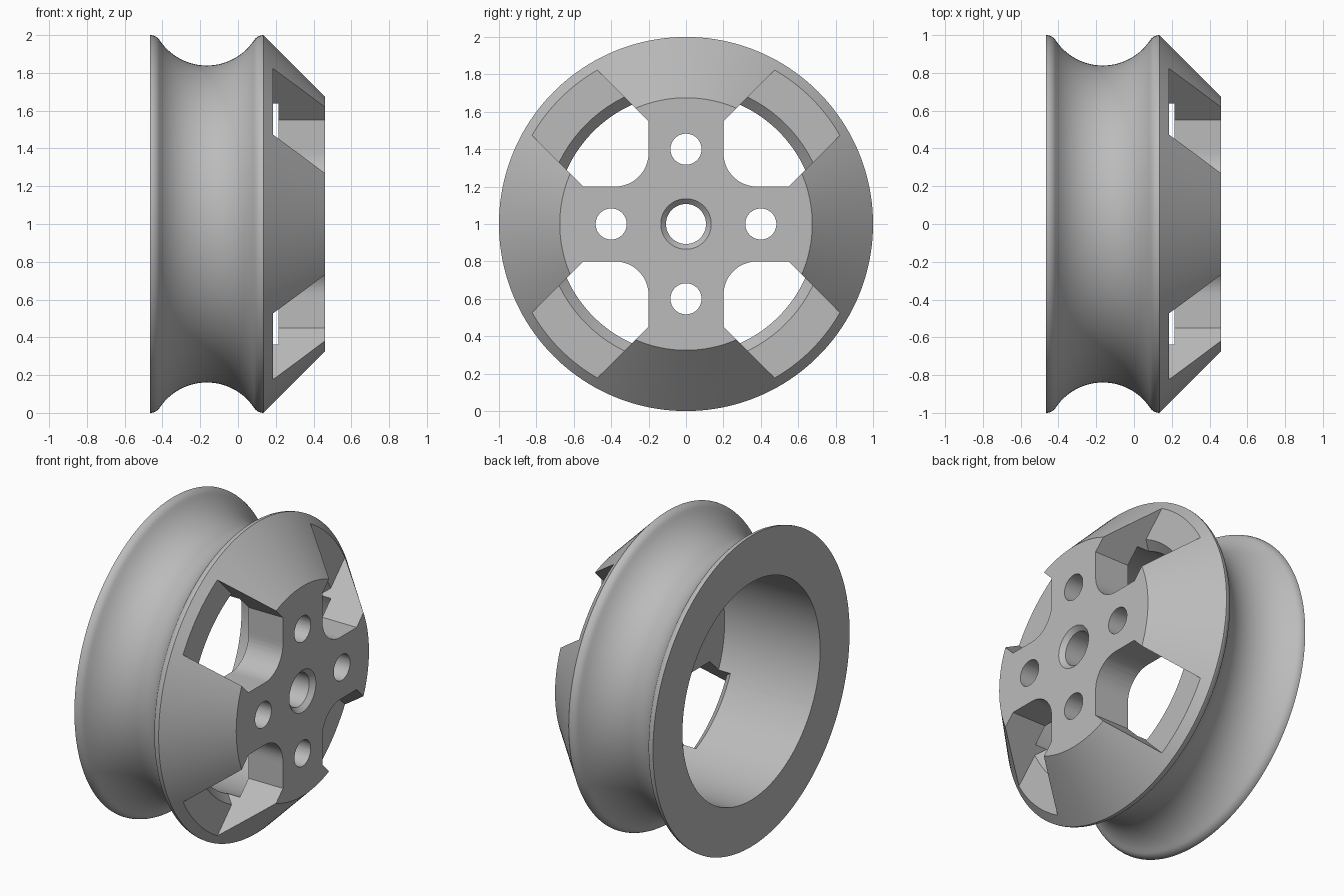
import bpy, bmesh, math

cube = bpy.data.objects.get("Cube")
if cube:
    bpy.data.objects.remove(cube, do_unlink=True)

SEGMENTS = 160

grey = bpy.data.materials.new("plain grey")
grey.use_nodes = True
colour = (0.5, 0.5, 0.5, 1)
grey.diffuse_color = colour
grey.node_tree.nodes["Principled BSDF"].inputs["Base Color"].default_value = colour


def make_object(name, bm):
    bmesh.ops.recalc_face_normals(bm, faces=bm.faces)
    mesh = bpy.data.meshes.new(name)
    bm.to_mesh(mesh)
    bm.free()
    mesh.materials.append(grey)
    obj = bpy.data.objects.new(name, mesh)
    bpy.context.collection.objects.link(obj)
    return obj


def revolve(name, profile):
    """Spin a closed (x, radius) profile around the axle, which lies along x."""
    bm = bmesh.new()
    rings = []
    for x, r in profile:
        if r == 0:
            rings.append([bm.verts.new((x, 0, 1))] * SEGMENTS)
            continue
        angles = [2 * math.pi * i / SEGMENTS for i in range(SEGMENTS)]
        rings.append([bm.verts.new((x, r * math.cos(a), 1 + r * math.sin(a))) for a in angles])
    for a, b in zip(rings, rings[1:] + rings[:1]):
        for i in range(SEGMENTS):
            j = (i + 1) % SEGMENTS
            corners = list(dict.fromkeys((a[i], a[j], b[j], b[i])))
            if len(corners) > 2:
                bm.faces.new(corners)
    return make_object(name, bm)


def prisms(name, outline, x0, x1):
    """Extrude a (y, z) outline along the axle, repeated four times around it."""
    bm = bmesh.new()
    for k in range(4):
        c, s = round(math.cos(k * math.pi / 2)), round(math.sin(k * math.pi / 2))
        ends = [[bm.verts.new((x, y * c - z * s, 1 + y * s + z * c)) for y, z in outline]
                for x in (x0, x1)]
        for end in ends:
            bm.faces.new(end)
        for i in range(len(outline)):
            j = (i + 1) % len(outline)
            bm.faces.new((ends[0][i], ends[0][j], ends[1][j], ends[1][i]))
    return make_object(name, bm)


def cut(obj, cutter, operation):
    """Apply a boolean, then drop the cutter."""
    cutter.hide_render = True
    mod = obj.modifiers.new("cut", 'BOOLEAN')
    mod.object, mod.operation, mod.solver = cutter, operation, 'EXACT'
    bpy.context.view_layer.update()
    result = obj.evaluated_get(bpy.context.evaluated_depsgraph_get())
    mesh = bpy.data.meshes.new_from_object(result)
    obj.modifiers.clear()
    obj.data = mesh
    bpy.data.objects.remove(cutter, do_unlink=True)


def arc(cx, cy, r, start, end, steps):
    angles = [math.radians(start + (end - start) * i / steps) for i in range(steps + 1)]
    return [(cx + r * math.cos(a), cy + r * math.sin(a)) for a in angles]


# Wheel body: rounded rims, concave groove, front cone, hub face and rear bore
mid, half, rim, groove = -0.165, 0.3, 0.06, 0.3
drop = math.sqrt((rim + groove) ** 2 - half ** 2)
slope = math.degrees(math.atan2(drop, half))
profile = arc(mid - half, 1 - rim, rim, 90, slope, 6)
profile += arc(mid, 1 - rim + drop, groove, 180 + slope, 360 - slope, 28)[1:-1]
profile += arc(mid + half, 1 - rim, rim, 180 - slope, 90, 6)
profile += [(0.46, 0.675), (0.46, 0.135), (0.432, 0.107), (0.215, 0.107),
            (0.215, 0.7), (-0.465, 0.7)]
wheel = revolve("grooved_wheel", profile)

# Four windows: rounded inner corner, flaring sides, bevelled step into the bore
outline = [(0.2, 0.55)] + arc(0.38, 0.38, 0.18, 180, 270, 12)
outline += [(0.55, 0.2), (1.35, 1), (1.35, 1.35), (1, 1.35)]
windows = prisms("window_cutter", outline, 0.05, 0.6)
depth = revolve("window_depth", [(0.1, 0), (0.1, 0.67), (0.185, 0.754), (0.185, 2.2),
                                 (0.55, 2.2), (0.55, 0)])
cut(windows, depth, 'INTERSECT')
cut(wheel, windows, 'DIFFERENCE')

# Four bolt holes around the axle hole
holes = prisms("bolt_hole_cutter", arc(0.4, 0, 0.083, 0, 352.5, 47), 0.15, 0.6)
cut(wheel, holes, 'DIFFERENCE')

bpy.ops.object.select_all(action='DESELECT')
wheel.select_set(True)
bpy.context.view_layer.objects.active = wheel
bpy.ops.object.shade_smooth_by_angle(angle=math.radians(25))
